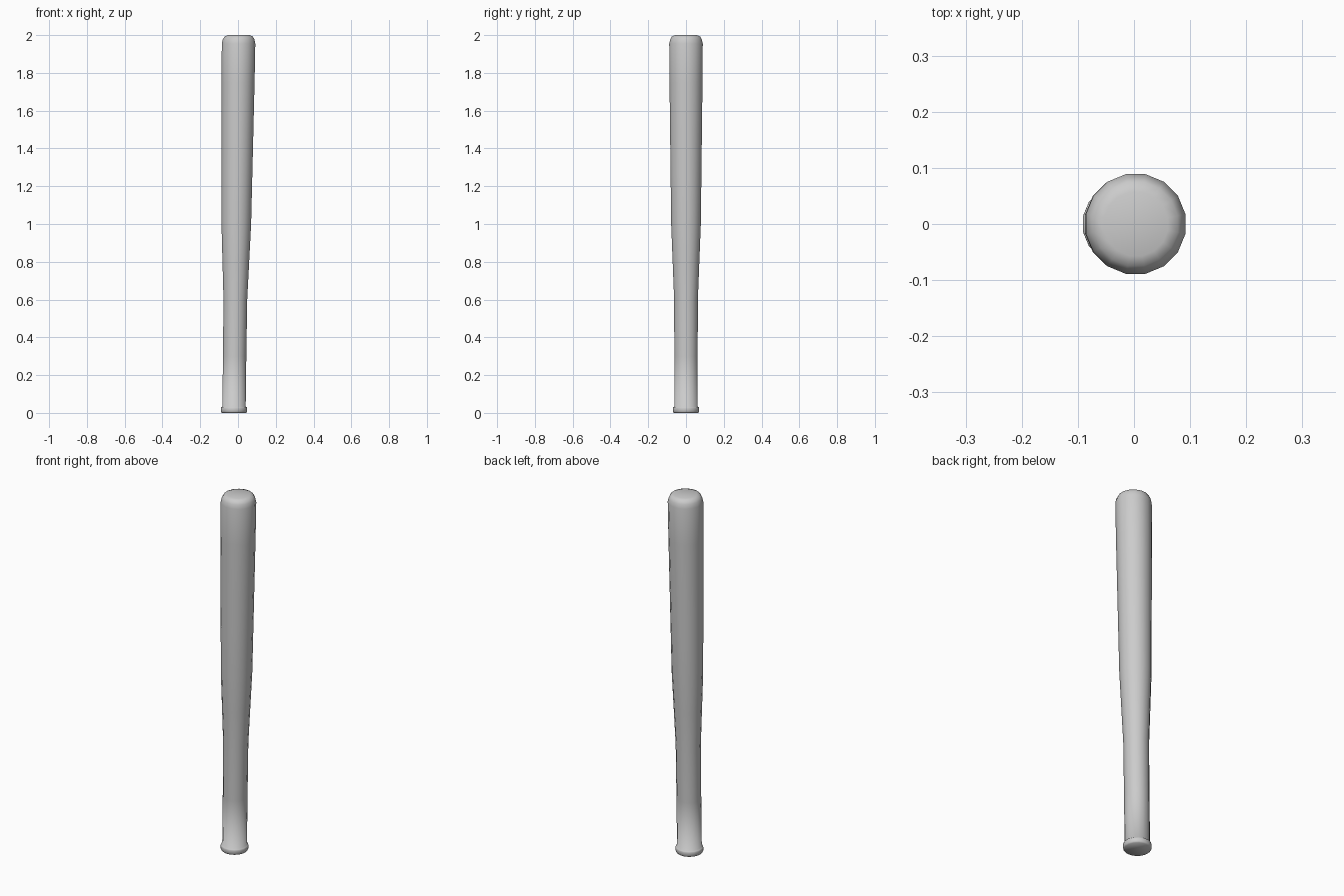
import bpy, bmesh
from math import cos, sin, pi

if "Cube" in bpy.data.objects:
    bpy.data.objects.remove(bpy.data.objects["Cube"])

SIDES = 16
# bat profile from knob to tip: (radius, height)
PROFILE = [
    (0.066, 0.000), (0.071, 0.007), (0.071, 0.024), (0.069, 0.030), (0.063, 0.033),
    (0.063, 0.300), (0.064, 0.600), (0.072, 0.800), (0.080, 1.000), (0.083, 1.250),
    (0.086, 1.500), (0.089, 1.750), (0.0905, 1.955), (0.085, 1.978),
    (0.076, 1.993), (0.058, 2.000),
]


def axis_x(z):
    # the bat leans very slightly towards +x
    return -0.0215 + 0.0125 * z


bm = bmesh.new()
rings = []
for r, z in PROFILE:
    ring = []
    for i in range(SIDES):
        a = 2 * pi * (i + 0.5) / SIDES
        ring.append(bm.verts.new((axis_x(z) + r * cos(a), r * sin(a), z)))
    rings.append(ring)

# side walls
for lo, hi in zip(rings, rings[1:]):
    for i in range(SIDES):
        j = (i + 1) % SIDES
        bm.faces.new((lo[i], lo[j], hi[j], hi[i]))

# end caps
bm.faces.new(rings[0][::-1])
bm.faces.new(rings[-1])

for f in bm.faces:
    f.smooth = True

mesh = bpy.data.meshes.new("baseball_bat")
bm.to_mesh(mesh)
bm.free()
bat = bpy.data.objects.new("baseball_bat", mesh)
bpy.context.collection.objects.link(bat)
